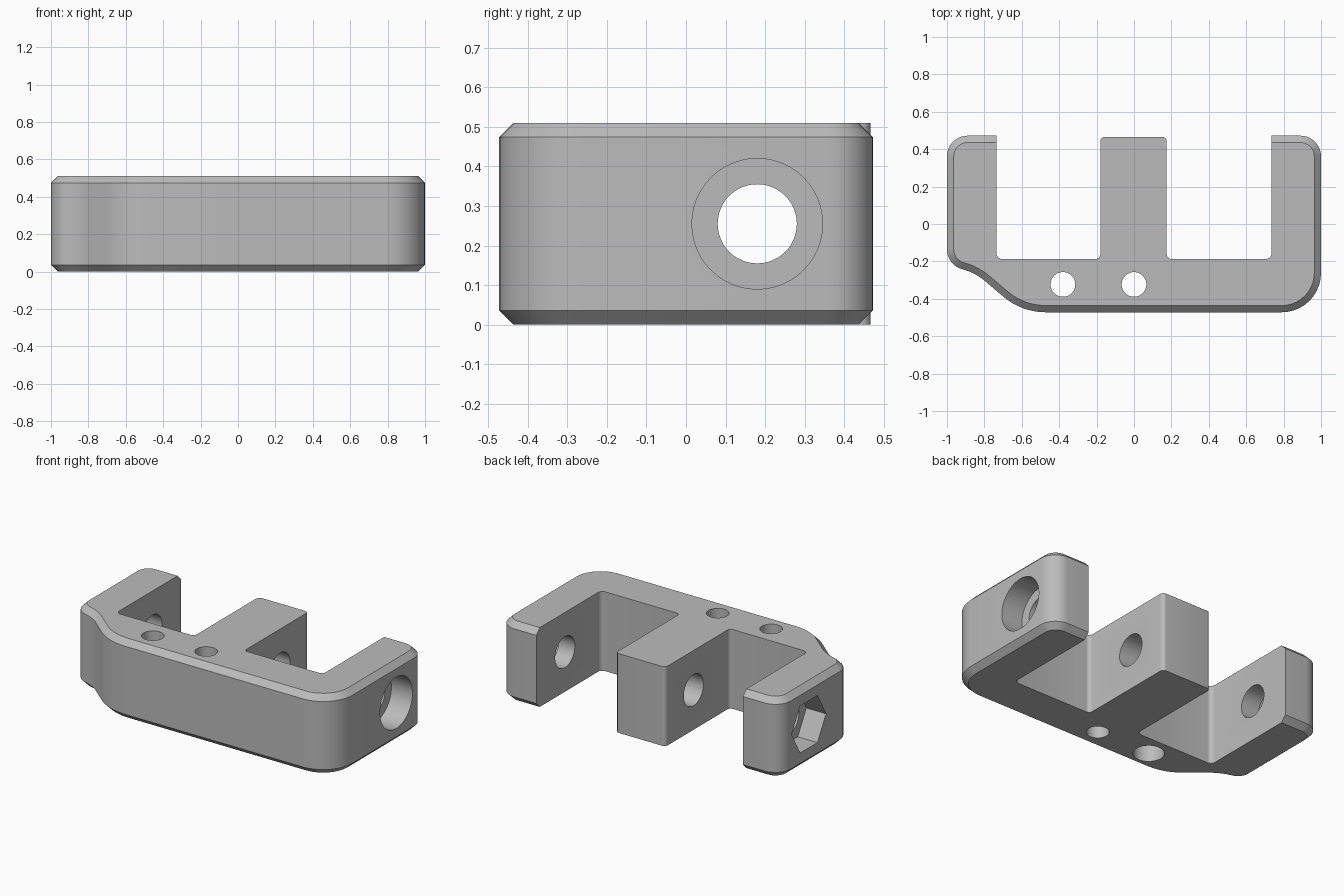
import bpy, bmesh, math
from mathutils import Vector, Matrix

HEIGHT, CHAMFER = 0.51, 0.036
PIN_Y, PIN_Z = 0.18, 0.255

cube = bpy.data.objects.get("Cube")
if cube:
    bpy.data.objects.remove(cube, do_unlink=True)

grey = bpy.data.materials.new("plain grey")
grey.use_nodes = True
grey.diffuse_color = (0.5, 0.5, 0.5, 1)
grey.node_tree.nodes["Principled BSDF"].inputs["Base Color"].default_value = (0.5, 0.5, 0.5, 1)


def rounded(corners, steps=10):
    """Turn (x, y, radius) corners into an outline with filleted corners."""
    pts = []
    for i, (x, y, r) in enumerate(corners):
        p = Vector((x, y))
        if r == 0:
            pts.append(p)
            continue
        a = (Vector(corners[i - 1][:2]) - p).normalized()
        b = (Vector(corners[(i + 1) % len(corners)][:2]) - p).normalized()
        half = a.angle(b) / 2
        centre = p + (a + b).normalized() * (r / math.sin(half))
        start = p + a * (r / math.tan(half)) - centre
        end = p + b * (r / math.tan(half)) - centre
        sweep = start.angle(end) * (1 if start.x * end.y > start.y * end.x else -1)
        for k in range(steps + 1):
            pts.append(centre + Matrix.Rotation(sweep * k / steps, 2) @ start)
    return pts


def inset(pts, d):
    """Mitred inward offset of a counter-clockwise outline."""
    out = []
    for i, p in enumerate(pts):
        a = (p - pts[i - 1]).normalized()
        b = (pts[(i + 1) % len(pts)] - p).normalized()
        na, nb = Vector((-a.y, a.x)), Vector((-b.y, b.x))
        out.append(p + (na + nb) * (d / (1 + na.dot(nb))))
    return out


def loft(name, layers):
    """Solid through stacked (outline, z) layers."""
    bm = bmesh.new()
    rings = [[bm.verts.new((p.x, p.y, z)) for p in pts] for pts, z in layers]
    n = len(rings[0])
    for low, high in zip(rings, rings[1:]):
        for i in range(n):
            j = (i + 1) % n
            bm.faces.new((low[i], low[j], high[j], high[i]))
    bm.faces.new(rings[0][::-1])
    bm.faces.new(rings[-1])
    bmesh.ops.recalc_face_normals(bm, faces=bm.faces)
    mesh = bpy.data.meshes.new(name)
    bm.to_mesh(mesh)
    bm.free()
    mesh.materials.append(grey)
    obj = bpy.data.objects.new(name, mesh)
    bpy.context.collection.objects.link(obj)
    return obj


def bore(name, radius, start, end, sides=48):
    """Cylindrical or hexagonal cutter between two points on one axis."""
    start, end = Vector(start), Vector(end)
    axis = end - start
    ring = [Vector((radius * math.cos(math.tau * k / sides),
                    radius * math.sin(math.tau * k / sides))) for k in range(sides)]
    obj = loft(name, [(ring, 0), (ring, axis.length)])
    # Columns put the cutter's x on world y for sideways bores
    if abs(axis.x) > 0:
        turn = Matrix(((0, 0, 1), (1, 0, 0), (0, 1, 0))).to_4x4()
    else:
        turn = Matrix.Identity(4)
    obj.data.transform(Matrix.Translation(start) @ turn)
    return obj


def cut(target, cutter):
    mod = target.modifiers.new(cutter.name, 'BOOLEAN')
    mod.operation, mod.solver, mod.object = 'DIFFERENCE', 'EXACT', cutter
    cutter.hide_render = True
    bpy.context.view_layer.objects.active = target
    bpy.ops.object.modifier_apply(modifier=mod.name)
    bpy.data.objects.remove(cutter, do_unlink=True)


# Chamfered block; its back runs long in the middle so the post end stays square
outline = rounded([
    (-0.6, -0.472, 0.35), (1, -0.472, 0.21), (1, 0.472, 0.11),
    (0.5, 0.472, 0), (0.5, 0.6, 0), (-0.5, 0.6, 0), (-0.5, 0.472, 0),
    (-1, 0.472, 0.11), (-1, -0.22, 0.11), (-0.85, -0.26, 0.3)])
small = inset(outline, CHAMFER)
bracket = loft("hinge_bracket", [(small, 0), (outline, CHAMFER),
                                 (outline, HEIGHT - CHAMFER), (small, HEIGHT)])

# Two slots that leave the side arms and the middle post
slots = rounded([
    (0.735, 0.8, 0), (-0.735, 0.8, 0), (-0.735, -0.187, 0.03),
    (-0.18, -0.187, 0.025), (-0.18, 0.466, 0.025), (0.175, 0.466, 0.025),
    (0.175, -0.187, 0.025), (0.735, -0.187, 0.03)], 6)
cut(bracket, loft("slots", [(slots, -0.2), (slots, HEIGHT + 0.2)]))

# Pin hole, round recess on the left arm, hexagonal nut pocket on the right arm
cut(bracket, bore("pin_hole", 0.1, (-1.2, PIN_Y, PIN_Z), (1.2, PIN_Y, PIN_Z)))
cut(bracket, bore("head_recess", 0.165, (0.85, PIN_Y, PIN_Z), (1.2, PIN_Y, PIN_Z)))
cut(bracket, bore("nut_pocket", 0.175, (-1.2, PIN_Y, PIN_Z), (-0.86, PIN_Y, PIN_Z), 6))

# Vertical screw holes, one widened from below
for x in (-0.38, 0):
    cut(bracket, bore("screw_hole", 0.066, (x, -0.323, -0.2), (x, -0.323, HEIGHT + 0.2)))
cut(bracket, bore("screw_recess", 0.09, (-0.38, -0.323, -0.2), (-0.38, -0.323, 0.25)))

bpy.ops.object.select_all(action='DESELECT')
bracket.select_set(True)
bpy.context.view_layer.objects.active = bracket
bpy.ops.object.shade_smooth_by_angle(angle=math.radians(25))
